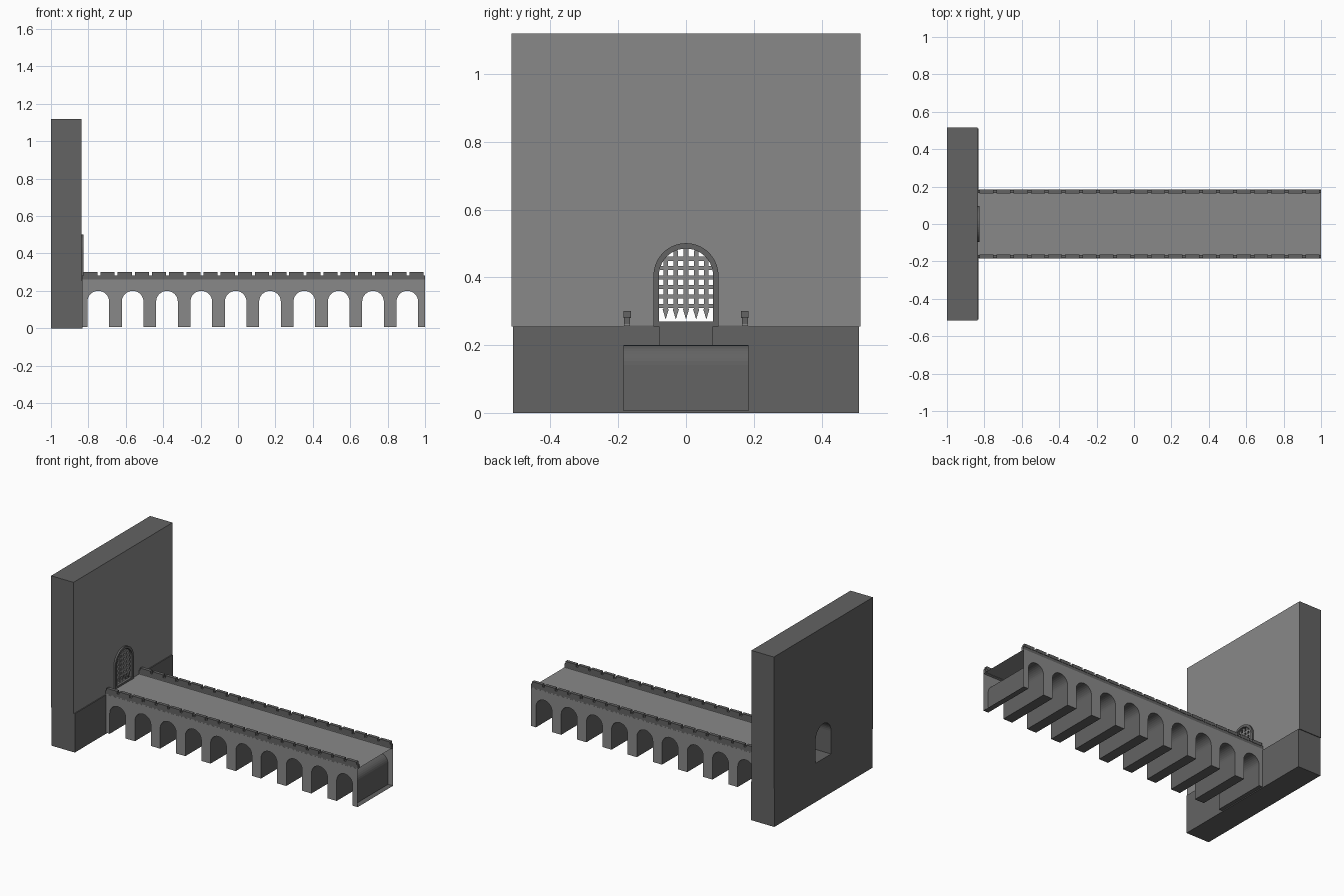
import bpy, bmesh, math
from mathutils import Vector

if "Cube" in bpy.data.objects:
    bpy.data.objects.remove(bpy.data.objects["Cube"])


def material(name, v):
    m = bpy.data.materials.new(name)
    m.diffuse_color = (v, v, v, 1)
    m.use_nodes = True
    m.node_tree.nodes["Principled BSDF"].inputs["Base Color"].default_value = m.diffuse_color
    return m


LIGHT = material("light stone grey", 0.25)
DARK = material("dark stone grey", 0.125)


def finish(name, bm, mats, rule=None, drop=None):
    bmesh.ops.recalc_face_normals(bm, faces=bm.faces)
    bm.normal_update()
    if rule:
        for f in bm.faces:
            f.material_index = rule(f)
    if drop:
        bmesh.ops.delete(bm, geom=[f for f in bm.faces if drop(f)], context='FACES_ONLY')
    me = bpy.data.meshes.new(name)
    bm.to_mesh(me)
    bm.free()
    for m in mats:
        me.materials.append(m)
    ob = bpy.data.objects.new(name, me)
    bpy.context.collection.objects.link(ob)
    return ob


def add_box(bm, x0, x1, y0, y1, z0, z1):
    vs = bmesh.ops.create_cube(bm, size=1)["verts"]
    for v in vs:
        v.co = Vector(((x0 + x1) / 2 + v.co.x * (x1 - x0),
                       (y0 + y1) / 2 + v.co.y * (y1 - y0),
                       (z0 + z1) / 2 + v.co.z * (z1 - z0)))


def add_prism(bm, pts, axis, a, b):
    """Extrude an outline (u, z) along x or y from a to b."""
    def at(u, z, d):
        return (d, u, z) if axis == 'x' else (u, d, z)
    f = bm.faces.new([bm.verts.new(at(u, z, a)) for u, z in pts])
    ext = bmesh.ops.extrude_face_region(bm, geom=[f], use_keep_orig=True)["geom"]
    step = Vector((b - a, 0, 0)) if axis == 'x' else Vector((0, b - a, 0))
    for v in ext:
        if isinstance(v, bmesh.types.BMVert):
            v.co += step


def arch(c, r, base, spring, n):
    """Arch outline from the left foot over the crown to the right foot."""
    arc = [(c - r * math.cos(math.pi * i / n), spring + r * math.sin(math.pi * i / n))
           for i in range(n + 1)]
    return [(c - r, base)] + arc + [(c + r, base)]


FLOOR, SPRING = 0.255, 0.405

# Upper wall with the gate passage cut through it; front face is lighter
bm = bmesh.new()
outline = [(-0.515, FLOOR)] + arch(0, 0.08, FLOOR, SPRING, 20) + \
          [(0.515, FLOOR), (0.515, 1.12), (-0.515, 1.12)]
add_prism(bm, outline, 'x', -1, -0.837)
finish("upper_wall", bm, [DARK, LIGHT], lambda f: int(f.normal.x > 0.9))

# Lower wall, slightly proud of the upper one
bm = bmesh.new()
add_box(bm, -1, -0.831, -0.51, 0.51, 0, FLOOR)
finish("wall_base", bm, [DARK])

# Gate surround with sill and step
bm = bmesh.new()
add_prism(bm, arch(0, 0.096, FLOOR, SPRING, 20) + arch(0, 0.08, FLOOR, SPRING, 20)[::-1],
          'x', -0.845, -0.826)
add_box(bm, -0.845, -0.827, -0.08, 0.08, FLOOR, 0.27)
add_box(bm, -0.835, -0.826, -0.08, 0.08, 0.2, FLOOR)
finish("gate_surround", bm, [DARK])

# Portcullis: bars clipped by the arch, spiked at the bottom
bm = bmesh.new()
for i in range(-2, 3):
    y = i * 0.03
    top = SPRING + math.sqrt(0.08 ** 2 - y * y)
    add_box(bm, -0.848, -0.838, y - 0.007, y + 0.007, 0.305, top)
    add_prism(bm, [(y - 0.009, 0.306), (y, 0.276), (y + 0.009, 0.306)], 'x', -0.849, -0.837)
for i in range(6):
    z = 0.315 + i * 0.028
    w = math.sqrt(0.08 ** 2 - max(0, z - SPRING) ** 2)
    add_box(bm, -0.847, -0.839, -w, w, z - 0.006, z + 0.006)
finish("portcullis", bm, [LIGHT])

# Bridge: hollow shell with ten arches, open at the far end
X0, X1, TOP, FOOT, HALF = -0.835, 1.0, 0.258, 0.006, 0.184
outline = [(X0, FOOT)]
for k in range(10):
    outline += arch(-0.747 + 0.1836 * k, 0.058, FOOT, 0.142, 16)
outline += [(X1, FOOT), (X1, TOP), (X0, TOP)]
bm = bmesh.new()
add_prism(bm, outline, 'y', -HALF, HALF)
finish("bridge", bm, [DARK, LIGHT],
       lambda f: int(abs(f.normal.y) > 0.9 or (f.normal.z > 0.9 and f.calc_center_median().z > 0.25)),
       lambda f: f.normal.x > 0.9 and f.calc_center_median().x > 0.99)

# Parapets with merlons on both sides
N = 20
pitch = (X1 - X0) / N
for name, s in (("front_parapet", -1), ("back_parapet", 1)):
    bm = bmesh.new()
    y0, y1 = sorted((s * 0.165, s * 0.183))
    add_box(bm, X0, X1, y0, y1, TOP + 0.004, 0.283)
    for i in range(N):
        x = X0 + pitch * i
        add_box(bm, x + 0.008, x + pitch - 0.008, y0 - 0.002, y1 + 0.002, 0.28, 0.3)
    finish(name, bm, [DARK])
    # Light kerb under the parapet
    bm = bmesh.new()
    add_box(bm, X0, X1, y0, y1, TOP - 0.002, TOP + 0.005)
    finish(name.replace("parapet", "kerb"), bm, [LIGHT])
